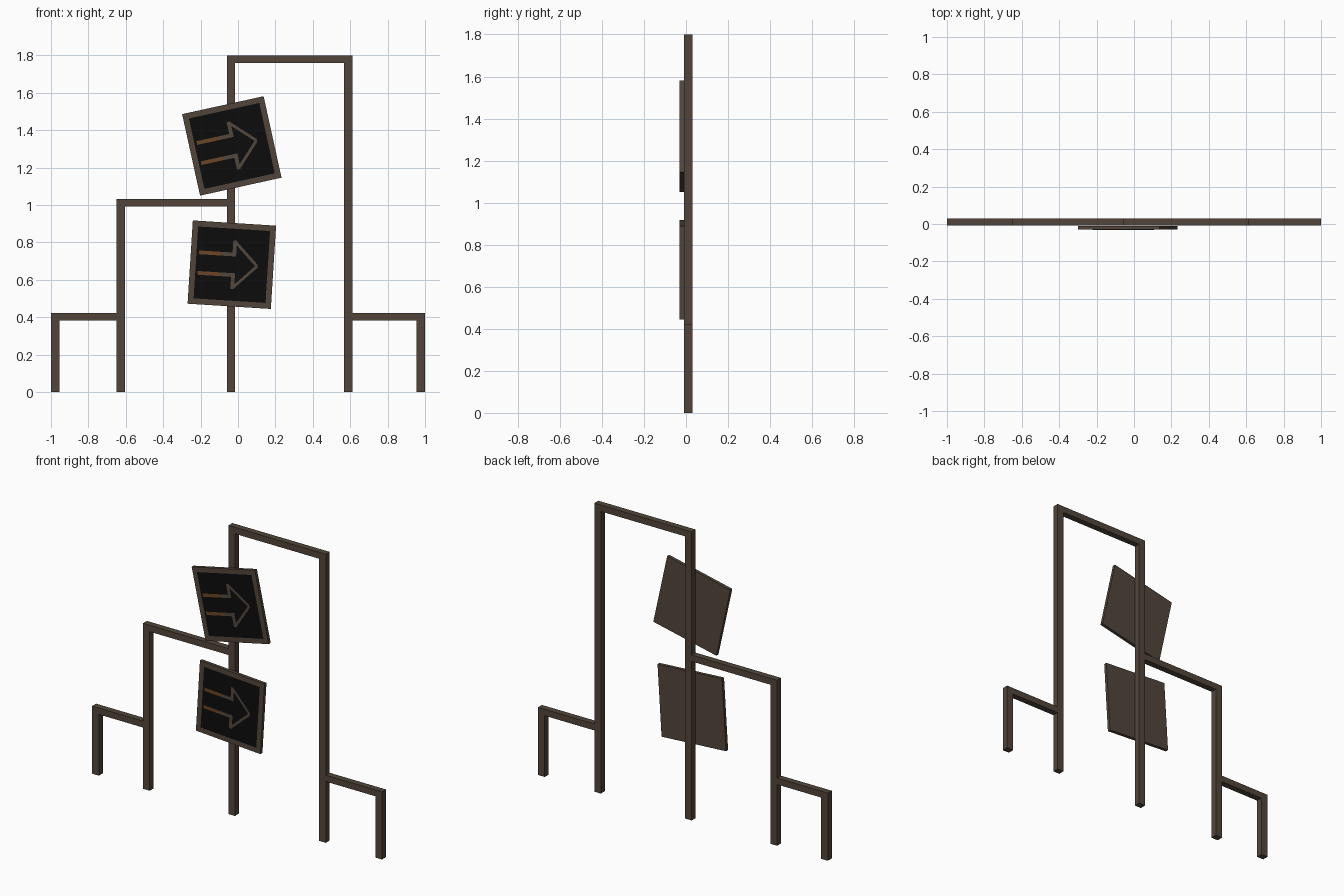
import bpy, bmesh, math
from mathutils import Matrix, Vector

if "Cube" in bpy.data.objects:
    bpy.data.objects.remove(bpy.data.objects["Cube"])


def material(name, rgb):
    m = bpy.data.materials.new(name)
    m.diffuse_color = (*rgb, 1)
    m.use_nodes = True
    m.node_tree.nodes["Principled BSDF"].inputs["Base Color"].default_value = m.diffuse_color
    return m


WOOD = material("dark_brown", (0.083, 0.06, 0.043))
BLACK = material("black_panel", (0.0037, 0.0037, 0.0037))
TAUPE = material("arrow_taupe", (0.085, 0.066, 0.046))
COPPER = material("arrow_copper", (0.15, 0.06, 0.018))


def finish(name, bm, mats, loc=(0, 0, 0), angle=0):
    bmesh.ops.recalc_face_normals(bm, faces=bm.faces)
    me = bpy.data.meshes.new(name)
    bm.to_mesh(me)
    bm.free()
    for m in mats:
        me.materials.append(m)
    ob = bpy.data.objects.new(name, me)
    ob.location = loc
    ob.rotation_euler.y = -angle
    bpy.context.collection.objects.link(ob)
    return ob


def add_box(bm, lo, hi):
    lo, hi = Vector(lo), Vector(hi)
    mat = Matrix.Translation((lo + hi) / 2) @ Matrix.Diagonal((*(hi - lo), 1))
    return bmesh.ops.create_cube(bm, size=1, matrix=mat)["verts"]


def bar(name, x0, x1, z0, z1):
    bm = bmesh.new()
    add_box(bm, (x0, -0.009, z0), (x1, 0.03, z1))
    finish(name, bm, [WOOD])


# Upright posts: left edge, right edge, height
posts = [(-1, -0.954, 0.422), (-0.65, -0.603, 1.032), (-0.06, -0.015, 1.8),
         (0.567, 0.612, 1.8), (0.954, 1, 0.422)]
for i, (x0, x1, h) in enumerate(posts):
    bar(f"post_{i + 1}", x0, x1, 0, h)

# Crossbeams between neighbouring posts
for i, top in enumerate((0.422, 1.032, 1.8, 0.422)):
    bar(f"crossbeam_{i + 1}", posts[i][1], posts[i + 1][0], top - 0.04, top)


def stroke(bm, a, b, width, index):
    """Thin flat strip from a to b in the sign plane, plus its mirror image."""
    for s in (1, -1):
        p, q = Vector((a[0], 0, s * a[1])), Vector((b[0], 0, s * b[1]))
        d = q - p
        verts = add_box(bm, (0, -0.0112, -width / 2), (d.length, -0.01, width / 2))
        rot = Matrix.Rotation(-math.atan2(d.z, d.x), 4, "Y")
        bmesh.ops.transform(bm, matrix=Matrix.Translation(p) @ rot, verts=verts)
        for f in {f for v in verts for f in v.link_faces}:
            f.material_index = index


# Tilted sign boards with an outlined arrow
for name, z, deg in (("upper", 1.316, 12.4), ("lower", 0.681, -3.6)):
    loc, angle = (-0.033, -0.02, z), math.radians(deg)
    bm = bmesh.new()
    add_box(bm, (-0.223, -0.01, -0.223), (0.223, 0.01, 0.223))
    bm.normal_update()
    front = [f for f in bm.faces if f.normal.y < -0.9]
    bmesh.ops.inset_region(bm, faces=front, thickness=0.043)
    front[0].material_index = 1
    finish(name + "_sign_board", bm, [WOOD, BLACK], loc, angle)

    bm = bmesh.new()
    stroke(bm, (-0.18, 0.055), (-0.06, 0.055), 0.02, 1)   # tail
    stroke(bm, (-0.06, 0.055), (0.02, 0.055), 0.02, 0)    # shaft
    stroke(bm, (0.01, 0.055), (0.01, 0.13), 0.02, 0)      # barb
    stroke(bm, (0.01, 0.125), (0.135, 0.0), 0.015, 0)     # head
    finish(name + "_arrow", bm, [TAUPE, COPPER], loc, angle)
